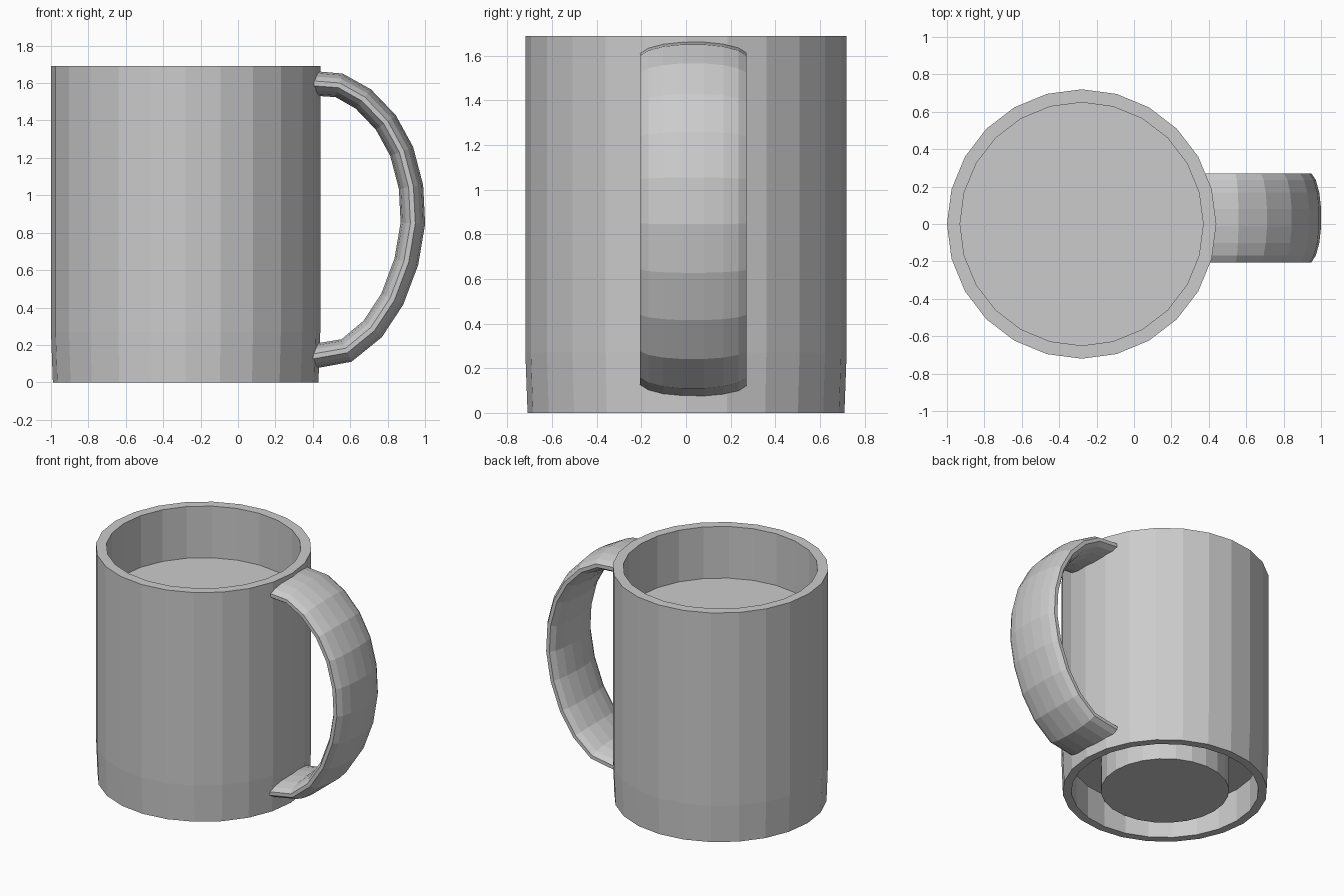
import bpy, bmesh, math
from mathutils import Vector

cube = bpy.data.objects.get("Cube")
if cube:
    bpy.data.objects.remove(cube)

CUP_X = -0.28
SIDES = 24

# One plain grey glaze
glaze = bpy.data.materials.new("grey_glaze")
glaze.use_nodes = True
colour = (0.6, 0.6, 0.6, 1)
glaze.diffuse_color = colour
glaze.node_tree.nodes["Principled BSDF"].inputs["Base Color"].default_value = colour


def loft(name, rings):
    """Skin a row of equal-sized point rings and cap both ends."""
    bm = bmesh.new()
    loops = [[bm.verts.new(p) for p in ring] for ring in rings]
    for a, b in zip(loops, loops[1:]):
        n = len(a)
        for i in range(n):
            j = (i + 1) % n
            bm.faces.new((a[i], a[j], b[j], b[i]))
    bm.faces.new(loops[0])
    bm.faces.new(loops[-1])
    bmesh.ops.recalc_face_normals(bm, faces=bm.faces)
    mesh = bpy.data.meshes.new(name)
    bm.to_mesh(mesh)
    bm.free()
    mesh.materials.append(glaze)
    obj = bpy.data.objects.new(name, mesh)
    bpy.context.collection.objects.link(obj)
    return obj


def circle(r, z):
    steps = [math.tau * i / SIDES for i in range(SIDES)]
    return [(CUP_X + r * math.cos(a), r * math.sin(a), z) for a in steps]


# Cup: grooved base, foot ring, tapered foot, wall, rim, inner wall, filled level
profile = [(0.445, 0.0), (0.445, 0.25), (0.65, 0.25), (0.65, 0.0), (0.71, 0.0),
           (0.72, 0.27), (0.72, 1.69), (0.65, 1.69), (0.65, 1.31)]
loft("cup_body", [circle(r, z) for r, z in profile])

# Handle: flattened oval section swept along an arc, ends sunk into the wall
path = [(0.38, 1.60), (0.54, 1.588), (0.67, 1.515), (0.79, 1.39), (0.875, 1.235),
        (0.925, 1.045), (0.935, 0.85), (0.90, 0.645), (0.825, 0.445),
        (0.72, 0.285), (0.58, 0.17), (0.38, 0.135)]
points = [Vector((x, 0.033, z)) for x, z in path]
SECTION = 16
rings = []
for i, p in enumerate(points):
    tangent = (points[min(i + 1, len(points) - 1)] - points[max(i - 1, 0)]).normalized()
    outward = Vector((-tangent.z, 0, tangent.x))
    ring = []
    for k in range(SECTION):
        a = math.tau * (k + 0.5) / SECTION
        ring.append(p + Vector((0, 0.243 * math.cos(a), 0)) + outward * 0.067 * math.sin(a))
    rings.append(ring)
loft("handle", rings)
